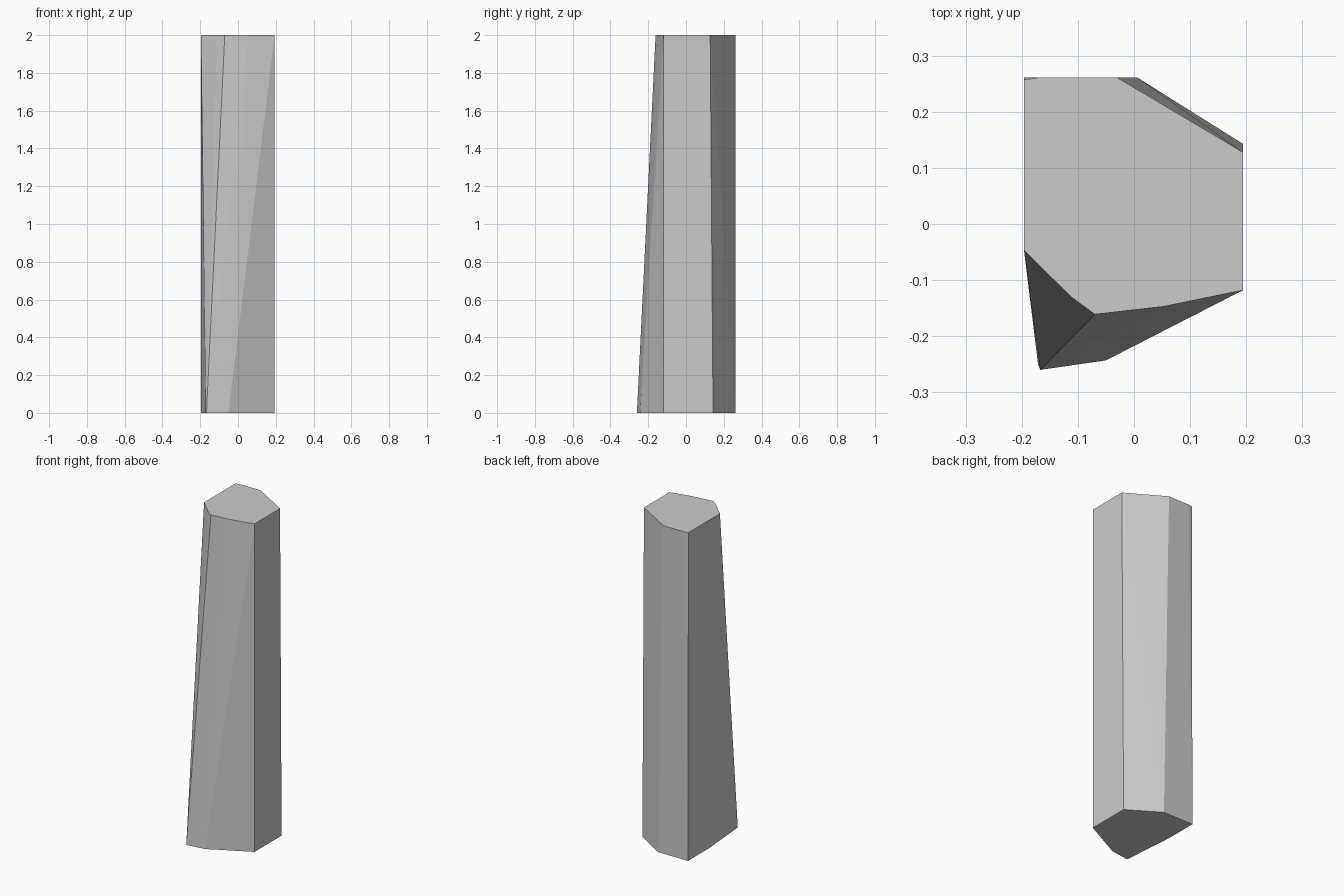
import bpy, bmesh

if "Cube" in bpy.data.objects:
    bpy.data.objects.remove(bpy.data.objects["Cube"])

# Outlines of the column's foot and head, counter-clockwise from the left side
FOOT = [(-0.196, 0.07), (-0.171, -0.25), (-0.167, -0.26), (-0.05, -0.243),
        (0.194, -0.118), (0.194, 0.143), (0.006, 0.261), (-0.196, 0.261)]
HEAD = [(-0.196, -0.047), (-0.112, -0.13), (-0.07, -0.161), (0.053, -0.147),
        (0.194, -0.118), (0.194, 0.128), (-0.03, 0.261), (-0.17, 0.261), (-0.196, 0.257)]

# Basalt-like stone column: hull between the two outlines
bm = bmesh.new()
for outline, z in ((FOOT, 0.0), (HEAD, 2.0)):
    for x, y in outline:
        bm.verts.new((x, y, z))
bmesh.ops.convex_hull(bm, input=bm.verts[:])
bmesh.ops.dissolve_limit(bm, angle_limit=0.002, verts=bm.verts[:], edges=bm.edges[:])
bmesh.ops.recalc_face_normals(bm, faces=bm.faces[:])

mesh = bpy.data.meshes.new("stone_column")
bm.to_mesh(mesh)
bm.free()
column = bpy.data.objects.new("stone_column", mesh)
bpy.context.collection.objects.link(column)
